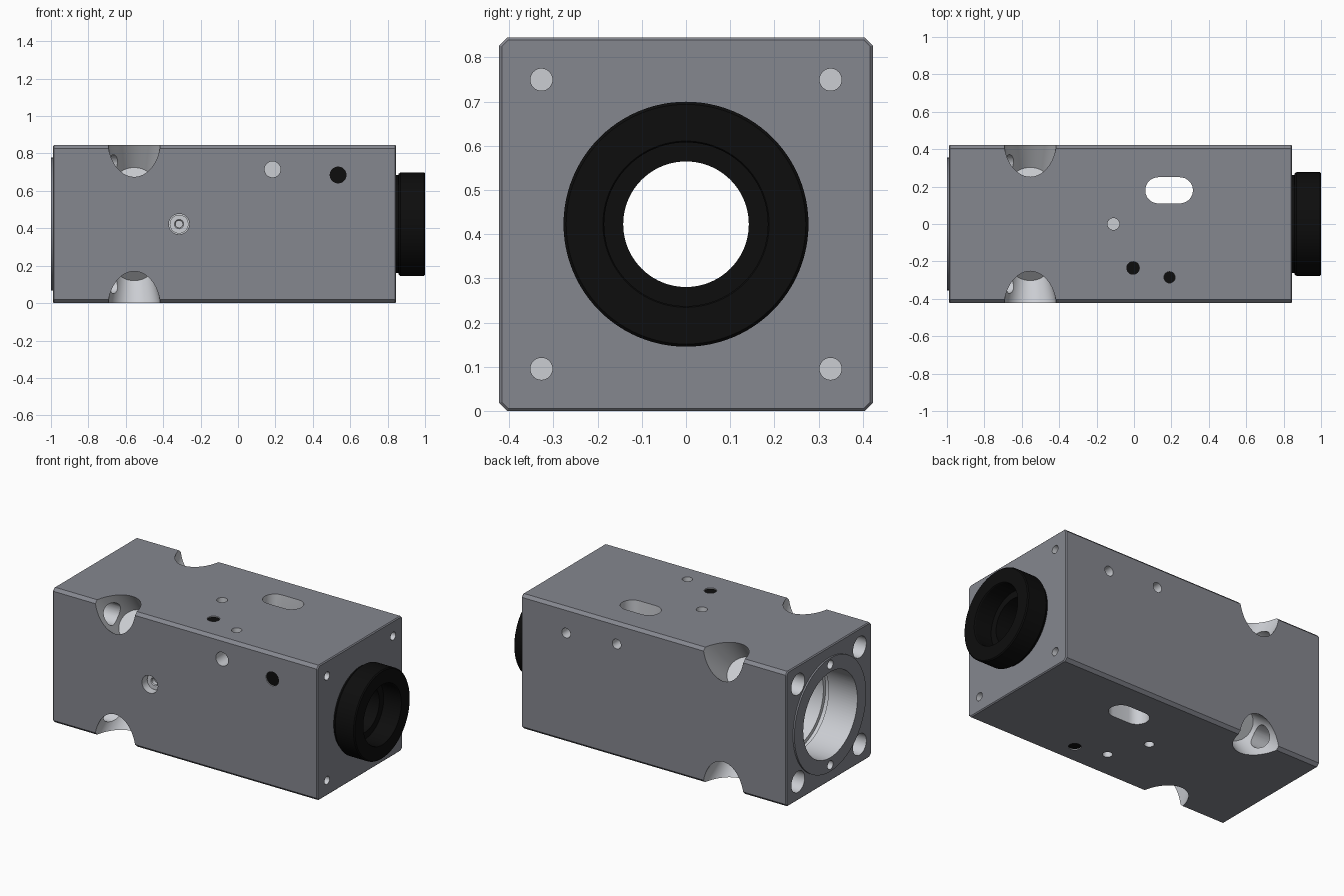
import bpy, bmesh, math
from mathutils import Vector, Matrix

if "Cube" in bpy.data.objects:
    bpy.data.objects.remove(bpy.data.objects["Cube"])

CZ = 0.4225          # height of the main axis
H = 0.4225           # half width of the block
XR = 0.846           # right end of the block


def material(name, rgb):
    m = bpy.data.materials.new(name)
    m.diffuse_color = (*rgb, 1)
    return m


dark = material("dark_grey", (0.135, 0.14, 0.16))
light = material("bare_metal", (0.60, 0.615, 0.65))
black = material("black", (0.004, 0.004, 0.004))
dark.diffuse_color = (0.235, 0.242, 0.275, 1)


def finish(name, bm, mat):
    bmesh.ops.remove_doubles(bm, verts=bm.verts, dist=1e-5)
    bmesh.ops.recalc_face_normals(bm, faces=bm.faces)
    me = bpy.data.meshes.new(name)
    bm.to_mesh(me)
    bm.free()
    me.materials.append(mat)
    ob = bpy.data.objects.new(name, me)
    bpy.context.collection.objects.link(ob)
    return ob


def lathe(name, profile, at=(0, 0, CZ), axis=(1, 0, 0), segs=48, mat=light):
    """Spin a closed (distance along axis, radius) profile around an axis."""
    bm = bmesh.new()
    vs = [bm.verts.new((d, r, 0)) for d, r in profile]
    edges = [bm.edges.new((vs[i], vs[(i + 1) % len(vs)])) for i in range(len(vs))
             if profile[i][1] > 0 or profile[(i + 1) % len(vs)][1] > 0]
    bmesh.ops.spin(bm, geom=vs + edges, cent=(0, 0, 0), axis=(1, 0, 0),
                   angle=2 * math.pi, steps=segs)
    rot = Vector((1, 0, 0)).rotation_difference(Vector(axis).normalized())
    bmesh.ops.transform(bm, matrix=Matrix.Translation(at) @ rot.to_matrix().to_4x4(),
                        verts=bm.verts)
    return finish(name, bm, mat)


def prism(name, pts, to3d, lift, mat=light):
    """Extrude a closed 2D outline."""
    bm = bmesh.new()
    f = bm.faces.new([bm.verts.new(to3d(a, b)) for a, b in pts])
    new = bmesh.ops.extrude_face_region(bm, geom=[f])["geom"]
    bmesh.ops.translate(bm, vec=lift, verts=[v for v in new if isinstance(v, bmesh.types.BMVert)])
    return finish(name, bm, mat)


def apply_all(ob):
    bpy.context.view_layer.objects.active = ob
    for m in list(ob.modifiers):
        bpy.ops.object.modifier_apply(modifier=m.name)


def boolean(ob, tool, op='DIFFERENCE'):
    """Cut (or add) a tool; cut walls take the tool's material."""
    m = ob.modifiers.new("cut", 'BOOLEAN')
    m.operation, m.solver, m.object = op, 'EXACT', tool
    m.material_mode = 'TRANSFER'
    apply_all(ob)
    bpy.data.objects.remove(tool)


def drill(at, axis, r, depth, segs=32):
    """Blind hole going inward along axis from a point on the surface."""
    boolean(body, lathe("cutter", [(-0.03, 0), (-0.03, r), (depth, r), (depth, 0)], at, axis, segs))


# block with chamfered long edges
c = 0.018
k = H - c
outline = [(-k, -H), (k, -H), (H, -k), (H, k), (k, H), (-k, H), (-H, k), (-H, -k)]
body = prism("housing", outline, lambda a, b: (-0.99, a, b + CZ), (XR + 0.99, 0, 0), dark)
bev = body.modifiers.new("bevel", 'BEVEL')
bev.width, bev.segments, bev.limit_method, bev.angle_limit = 0.006, 1, 'ANGLE', math.radians(60)
apply_all(body)

# raised ring on the left end
boolean(body, lathe("ring", [(-1, 0), (-1, 0.355), (-0.95, 0.355), (-0.95, 0)],
                    segs=96, mat=dark), 'UNION')

# stepped main bore
boolean(body, lathe("bore", [
    (-1.05, 0), (-1.05, 0.268), (-0.80, 0.268), (-0.80, 0.283), (-0.77, 0.283), (-0.77, 0.26),
    (0.70, 0.26), (0.70, 0.22), (0.9, 0.22), (0.9, 0)], segs=96))

# tapered corner pockets with screw holes at both ends
for sy in (-1, 1):
    for sz in (-1, 1):
        boolean(body, lathe("pocket", [(-0.06, 0), (-0.06, 0.15), (0.266, 0.096), (0.266, 0)],
                            (-0.555, sy * H, CZ + sz * H), (0, -sy, -sz), 64))
        drill((-0.99, sy * 0.305, CZ + sz * 0.305), (1, 0, 0), 0.066, 0.40)
        drill((XR, sy * 0.327, CZ + sz * 0.327), (-1, 0, 0), 0.025, 0.15)

# two small holes in the end ring
for s in (-1, 1):
    drill((-1, 0, CZ + s * 0.315), (1, 0, 0), 0.027, 0.12)

# slot through top and bottom
R = 0.07
slot = []
for cx, a0 in ((0.245, -90), (0.13, 90)):
    slot += [(cx + R * math.cos(math.radians(a0 + 12 * i)),
              0.18 + R * math.sin(math.radians(a0 + 12 * i))) for i in range(16)]
boolean(body, prism("slot", slot, lambda a, b: (a, b, -0.1), (0, 0, 1.1)))

# small holes: position, inward direction, radius, recess of the black plug (None = open)
T, B, F, K = (0, 0, -1), (0, 0, 1), (0, 1, 0), (0, -1, 0)
holes = [
    ((-0.11, 0, 2 * H), T, 0.032, None), ((-0.11, 0, 0), B, 0.028, None),
    ((-0.005, -0.235, 2 * H), T, 0.036, 0.006), ((-0.005, -0.235, 0), B, 0.028, None),
    ((0.19, -0.285, 2 * H), T, 0.030, 0.09), ((0.19, -0.285, 0), B, 0.036, 0.006),
    ((0.185, -H, 0.715), F, 0.043, None), ((0.185, H, 0.71), K, 0.030, None),
    ((0.535, -H, 0.685), F, 0.045, 0.006), ((0.535, H, 0.685), K, 0.030, None),
    ((-0.315, -H, CZ), F, 0.055, None),
]
smooth = [body]
for at, d, r, recess in holes:
    drill(at, d, r, 0.10)
    if recess is not None:
        smooth.append(lathe("threaded_plug", [(recess, 0), (recess, r), (0.1, r), (0.1, 0)],
                            at, d, 32, black))

# socket screw sunk in the front hole
smooth.append(lathe("socket_screw", [(0.05, 0.02), (0.045, 0.025), (0.045, 0.05), (0.1, 0.05),
                                     (0.1, 0), (0.075, 0), (0.075, 0.02)],
                    (-0.315, -H, CZ), F, 32))

# black collar on the right end, its tube reaching into the block
smooth.append(lathe("end_collar", [
    (0.60, 0.142), (0.60, 0.20), (0.74, 0.20), (0.74, 0.221), (XR, 0.221), (XR, 0.262),
    (0.858, 0.262), (0.858, 0.268), (0.868, 0.277), (0.994, 0.277), (1.0, 0.271),
    (1.0, 0.188), (0.995, 0.185), (0.88, 0.185), (0.88, 0.142)], segs=96, mat=black))

# smooth round walls, keep machined edges sharp
bpy.ops.object.select_all(action='DESELECT')
for ob in smooth:
    ob.select_set(True)
bpy.context.view_layer.objects.active = body
bpy.ops.object.shade_smooth_by_angle(angle=math.radians(30))

for m in bpy.data.materials:
    if m.users and not m.is_grease_pencil:
        m.use_nodes = True
        m.node_tree.nodes["Principled BSDF"].inputs["Base Color"].default_value = m.diffuse_color
